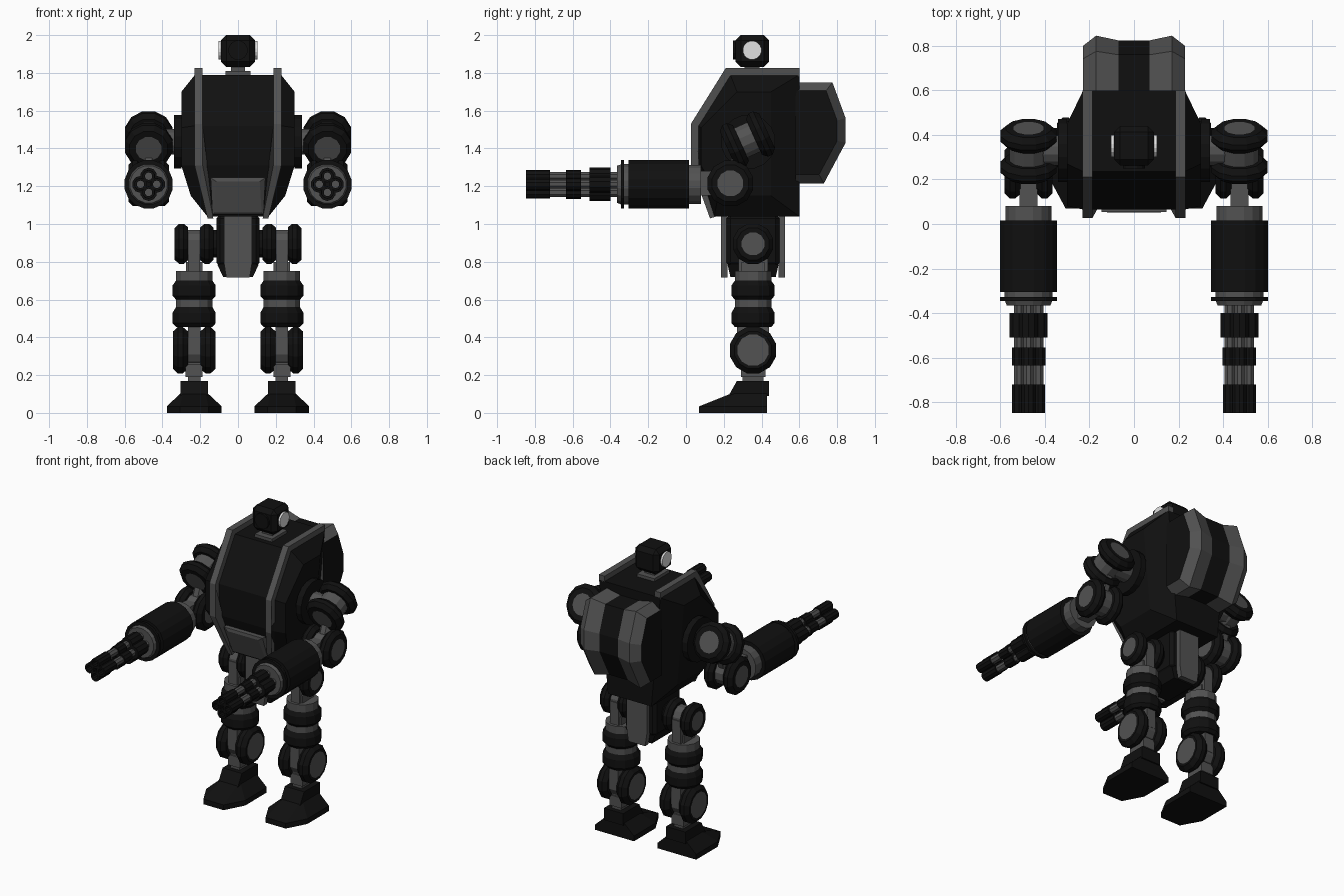
import bpy, bmesh, math
from mathutils import Vector

if "Cube" in bpy.data.objects:
    bpy.data.objects.remove(bpy.data.objects["Cube"])


def material(name, v):
    m = bpy.data.materials.new(name)
    m.diffuse_color = (v, v, v, 1)
    m.use_nodes = True
    m.node_tree.nodes["Principled BSDF"].inputs["Base Color"].default_value = m.diffuse_color
    return m


MATS = [material("black", 0.0052), material("grey", 0.085), material("white", 0.75)]
BLACK, GREY, WHITE = 0, 1, 2


def finish(name, bm):
    bmesh.ops.recalc_face_normals(bm, faces=bm.faces)
    me = bpy.data.meshes.new(name)
    bm.to_mesh(me)
    bm.free()
    for m in MATS:
        me.materials.append(m)
    ob = bpy.data.objects.new(name, me)
    bpy.context.collection.objects.link(ob)
    return ob


def loft(name, rings, mats, caps=(0, 0), change=None):
    """Skin equal-length rings of points; one colour per band and per cap."""
    bm = bmesh.new()
    rows = [[bm.verts.new(p) for p in r] for r in rings]
    n = len(rows[0])
    for a, b, m in zip(rows, rows[1:], mats):
        for i in range(n):
            j = (i + 1) % n
            bm.faces.new((a[i], a[j], b[j], b[i])).material_index = m
    for row, m in zip((rows[0], rows[-1]), caps):
        bm.faces.new(row).material_index = m
    if change:
        for v in bm.verts:
            change(v.co)
    return finish(name, bm)


def lathe(name, centre, axis, profile, mats, caps=(0, 0), n=12):
    """Turn (radius, height) points around an axis through centre."""
    q = Vector(axis).to_track_quat('Z', 'Y')
    c = Vector(centre)
    rings = []
    for r, h in profile:
        rings.append([c + q @ Vector((r * math.cos(t), r * math.sin(t), h))
                      for t in (math.tau * (i + .5) / n for i in range(n))])
    return loft(name, rings, mats, caps)


def cyl(name, centre, axis, r, h0, h1, mat, n=12):
    return lathe(name, centre, axis, [(r, h0), (r, h1)], [mat], (mat, mat), n)


def box(name, x, y, z, mat, bevel=0):
    rings = [[(x[0], y[0], h), (x[1], y[0], h), (x[1], y[1], h), (x[0], y[1], h)] for h in z]
    ob = loft(name, rings, [mat], (mat, mat))
    if bevel:
        b = ob.modifiers.new("bevel", 'BEVEL')
        b.width, b.segments = bevel, 1
    return ob


def section(x, pts):
    return [(x, y, z) for y, z in pts]


def wheel(name, c, axis, R, w, a, disc):
    """Joint: two black tyres with grey end discs and a grey waist."""
    k = (w - a) * .33
    half = [(disc, w), (.8 * R, w), (R, w - k), (R, a + k), (.82 * R, a), (.68 * R, a)]
    prof = [(r, -h) for r, h in half] + half[::-1]
    lathe(name, c, axis, prof, [0] * 5 + [1] + [0] * 5, (GREY, GREY))


# ---- torso: bevelled pod, narrowing below z = 1.3
def taper(co):
    if co.z < 1.3:
        co.x *= 1 - .3 * (1.3 - co.z) / .27


wide = [(.235, 1.79), (.6, 1.79), (.6, 1.04), (.15, 1.04), (.065, 1.31), (.065, 1.52)]
side = [(.27, 1.70), (.45, 1.70), (.45, 1.15), (.17, 1.15), (.08, 1.31), (.08, 1.51)]
loft("torso", [section(-.3, side), section(-.228, wide), section(.228, wide), section(.3, side)],
     [0, 0, 0], change=taper)

# ---- front and top ridges
ridge = [(.6, 1.825), (.21, 1.825), (.026, 1.53), (.026, 1.31), (.127, 1.03),
         (.18, 1.045), (.08, 1.31), (.08, 1.51), (.25, 1.78), (.6, 1.78)]
for s, tag in ((-1, "right"), (1, "left")):
    loft("ridge_" + tag, [section(s * .187, ridge), section(s * .23, ridge)], [1], (1, 1), taper)

# ---- lower front panel with a raised rim
def plate(w0, w1, z0, z1, d):
    def y(z):
        return .05 + (1.245 - z) * .42 + d
    return [(-w0, y(z0), z0), (w0, y(z0), z0), (w1, y(z1), z1), (-w1, y(z1), z1)]


loft("front_panel", [plate(.135, .145, 1.05, 1.245, .06), plate(.135, .145, 1.05, 1.245, .004),
                     plate(.125, .115, 1.06, 1.225, -.006)], [1, 1], (1, 1))

# ---- backpack with bevelled grey rails
pack = [(.58, 1.75), (.775, 1.75), (.845, 1.56), (.845, 1.43), (.73, 1.215), (.58, 1.215)]


def inset(k):
    return [(.58 + (y - .58) * k, 1.49 + (z - 1.49) * k) for y, z in pack]


loft("backpack", [section(-.228, inset(.83)), section(-.17, pack), section(-.07, inset(.92)),
                  section(.07, inset(.92)), section(.17, pack), section(.228, inset(.83))],
     [1, 1, 0, 1, 1])

# ---- neck and head
box("neck_plate", (-.065, .065), (.27, .43), (1.78, 1.81), GREY)
box("neck", (-.038, .038), (.31, .39), (1.80, 1.85), GREY)
box("head", (-.09, .09), (.262, .44), (1.832, 2.0), BLACK, .028)
cyl("front_eye", (0, .262, 1.92), (0, -1, 0), .052, -.02, .012, BLACK)
for s, tag in ((-1, "right"), (1, "left")):
    cyl("ear_disc_" + tag, (s * .09, .35, 1.92), (s, 0, 0), .05, -.02, .013, WHITE, 16)

# ---- pelvis with grey plates front and back
box("pelvis", (-.115, .115), (.215, .495), (.775, 1.05), BLACK, .02)
loft("pelvis_base", [[(x * .078, .355 + y * .12, .72) for x, y in ((-1, -1), (1, -1), (1, 1), (-1, 1))],
                     [(x * .11, .355 + y * .135, .785) for x, y in ((-1, -1), (1, -1), (1, 1), (-1, 1))]], [0])
for y0, y1, tag in ((.185, .22, "front"), (.49, .525, "back")):
    outline = [(-.062, .717), (.062, .717), (.075, .80), (.075, 1.04), (-.075, 1.04), (-.075, .80)]
    loft("pelvis_plate_" + tag, [[(x, y, z) for x, z in outline] for y in (y0, y1)], [1], (1, 1))

for s, tag in ((-1, "right"), (1, "left")):
    lx, ly = s * .232, .355
    X, Z = (1, 0, 0), (0, 0, 1)

    # ---- leg joints and segments
    cyl("hip_axle_" + tag, (0, ly, .895), (s, 0, 0), .075, .10, .145, BLACK)
    wheel("hip_" + tag, (lx, ly, .895), X, .11, .103, .032, .062)
    box("hip_link_" + tag, (lx - .032, lx + .032), (ly - .078, ly + .078), (.74, .90), GREY)
    box("hip_collar_" + tag, (lx - .043, lx + .043), (ly - .06, ly + .06), (.74, .80), GREY)
    lathe("thigh_" + tag, (lx, ly, 0), Z,
          [(.10, .455), (.118, .475), (.118, .53), (.10, .56), (.10, .60), (.118, .62),
           (.118, .675), (.10, .70), (.10, .75)], [0, 0, 0, 1, 0, 0, 0, 1], (0, 1))
    wheel("knee_" + tag, (lx, ly, .332), X, .127, .113, .034, .085)
    box("knee_link_" + tag, (lx - .034, lx + .034), (ly - .085, ly + .085), (.33, .46), GREY)
    box("shin_" + tag, (lx - .034, lx + .034), (ly - .055, ly + .055), (.16, .33), GREY)
    box("shin_collar_" + tag, (lx - .045, lx + .045), (ly - .065, ly + .065), (.19, .26), GREY)

    # ---- foot with tapered toe
    loft("ankle_" + tag, [section(lx + d, [(.225, .09), (.27, .17), (.44, .17), (.44, .09)])
                          for d in (-.072, .072)], [0])
    sole = [(-.145, .43), (-.145, .2), (-.075, .07), (.075, .07), (.145, .2), (.145, .43)]
    crown = [(-.07, .43), (-.07, .26), (-.06, .245), (.06, .245), (.07, .26), (.07, .43)]
    loft("foot_" + tag, [[(lx + x, y, 0) for x, y in sole], [(lx + x, y, .035) for x, y in sole],
                         [(lx + x, y, .105) for x, y in crown]], [0, 0])

    # ---- shoulder and elbow
    ax = s * .473
    shoulder, elbow = Vector((ax, .325, 1.445)), Vector((ax, .235, 1.215))
    cyl("shoulder_plate_" + tag, (0, .33, 1.435), (s, 0, 0), .145, .30, .34, BLACK, 16)
    cyl("shoulder_axle_" + tag, (0, .33, 1.435), (s, 0, 0), .07, .33, .45, GREY)
    wheel("shoulder_" + tag, shoulder, (0, -.91, -.41), .13, .115, .038, .07)
    cyl("upper_arm_" + tag, shoulder, elbow - shoulder, .045, 0, .247, GREY, 8)
    wheel("elbow_" + tag, elbow, X, .125, .108, .036, .07)
    box("elbow_link_" + tag, (ax - .04, ax + .04), (.06, .235), (1.15, 1.28), GREY)

    # ---- gun housing, heights measured forward along -y
    gun, fwd = (ax, 0, 1.21), (0, -1, 0)
    lathe("gun_housing_" + tag, gun, fwd,
          [(.105, -.08), (.105, -.015), (.13, -.015), (.13, .305), (.11, .305), (.11, .328),
           (.13, .328), (.13, .345), (.108, .345), (.1, .365)],
          [1, 0, 0, 0, 1, 0, 0, 0, 1], (GREY, GREY), 16)

    # ---- four barrels with clamps and hollow muzzles
    for i in range(4):
        t = i * math.pi / 2
        c = (ax + .043 * math.cos(t), 0, 1.21 + .043 * math.sin(t))
        name = f"barrel_{i + 1}_{tag}"
        cyl(name, c, fwd, .025, .35, .80, GREY, 8)
        cyl(name + "_rear_clamp", c, fwd, .045, .40, .51, BLACK, 10)
        cyl(name + "_middle_clamp", c, fwd, .034, .555, .635, BLACK, 10)
        lathe(name + "_muzzle", c, fwd, [(.033, .72), (.033, .848), (.02, .848), (.02, .80)],
              [0, 0, 0], (BLACK, GREY), 10)
